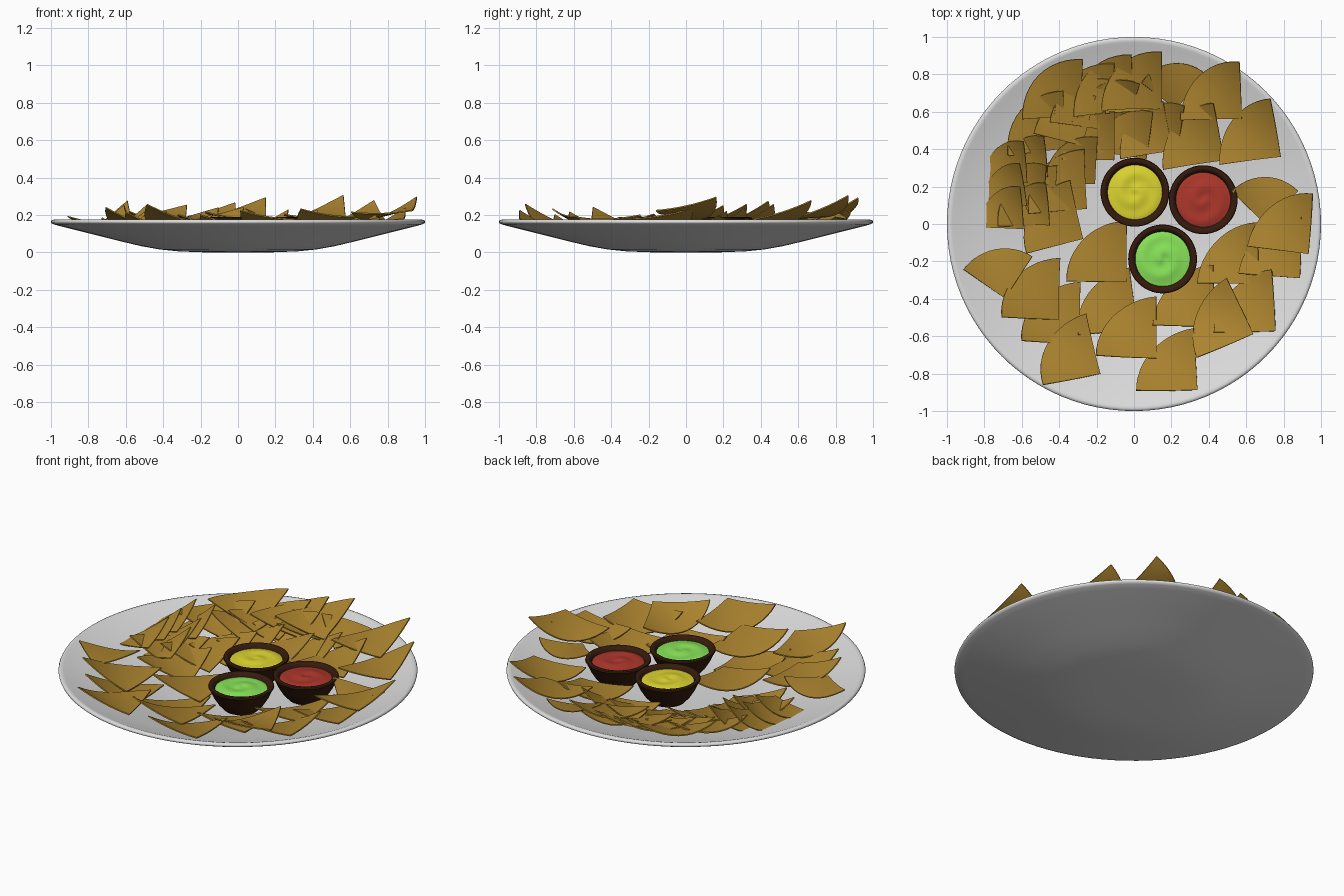
import bpy, bmesh, math, random
from mathutils import Matrix, Vector

if "Cube" in bpy.data.objects:
    bpy.data.objects.remove(bpy.data.objects["Cube"])

random.seed(11)
R = 0.325         # chip radius


def material(name, rgb):
    m = bpy.data.materials.new(name)
    m.diffuse_color = (*rgb, 1)
    m.use_nodes = True
    m.node_tree.nodes["Principled BSDF"].inputs["Base Color"].default_value = m.diffuse_color
    return m


WHITE = material("plate_white", (0.72, 0.72, 0.72))
CHIP = material("corn_chip", (0.41, 0.23, 0.028))
BROWN = material("dark_brown", (0.036, 0.011, 0.004))
YELLOW = material("cheese_yellow", (0.72, 0.66, 0.03))
RED = material("salsa_red", (0.42, 0.038, 0.024))
GREEN = material("avocado_green", (0.25, 0.78, 0.1))


def make_object(name, bm, mat, angle=50):
    bmesh.ops.remove_doubles(bm, verts=bm.verts, dist=1e-5)
    me = bpy.data.meshes.new(name)
    bm.to_mesh(me)
    bm.free()
    me.materials.append(mat)
    ob = bpy.data.objects.new(name, me)
    bpy.context.collection.objects.link(ob)
    bpy.ops.object.select_all(action='DESELECT')
    ob.select_set(True)
    bpy.context.view_layer.objects.active = ob
    bpy.ops.object.shade_smooth_by_angle(angle=math.radians(angle))
    return ob


def lathe(name, profile, mat, loc=(0, 0, 0), segs=64):
    bm = bmesh.new()
    vs = [bm.verts.new((r, 0, z)) for r, z in profile]
    es = [bm.edges.new(p) for p in zip(vs, vs[1:])]
    bmesh.ops.spin(bm, geom=vs + es, cent=(0, 0, 0), axis=(0, 0, 1),
                   angle=math.tau, steps=segs, use_merge=False)
    bmesh.ops.remove_doubles(bm, verts=bm.verts, dist=1e-5)
    bmesh.ops.recalc_face_normals(bm, faces=bm.faces)
    ob = make_object(name, bm, mat)
    ob.location = loc
    return ob


# Plate: shallow dish with a rounded rim
lathe("plate", [(0, 0), (0.2, 0.001), (0.32, 0.006), (0.42, 0.016), (0.52, 0.034),
                (0.65, 0.065), (0.8, 0.103), (0.95, 0.14), (0.985, 0.15), (0.998, 0.157),
                (1.0, 0.164), (0.996, 0.172), (0.985, 0.175), (0.972, 0.172),
                (0.95, 0.163), (0.8, 0.125), (0.65, 0.087), (0.52, 0.055),
                (0.42, 0.036), (0.32, 0.026), (0.2, 0.021), (0, 0.02)], WHITE, segs=96)


# Dip surface with soft swirls
def dip(name, loc, mat, turn):
    bm = bmesh.new()
    n, m = 12, 40
    rings = []
    for i in range(n + 1):
        r = 0.15 * i / n
        ring = []
        for j in range(m):
            a = math.tau * j / m
            x, y = r * math.cos(a), r * math.sin(a)
            fade = 1 - (i / n) ** 4
            z = fade * (0.012 + 0.004 * math.sin(a + turn + r * 60))  # spiral ridge
            if i == 0:
                z = 0.012
            ring.append(bm.verts.new((x, y, z)))
        rings.append(ring)
    for i in range(n):
        for j in range(m):
            k = (j + 1) % m
            if i == 0:
                bm.faces.new((rings[0][j], rings[1][j], rings[1][k]))
            else:
                bm.faces.new((rings[i][j], rings[i + 1][j], rings[i + 1][k], rings[i][k]))
    make_object(name, bm, mat).location = loc


# Three small bowls and their dips
BOWL = [(0, 0.036), (0.08, 0.036), (0.098, 0.044), (0.13, 0.08), (0.155, 0.12),
        (0.177, 0.168), (0.184, 0.178), (0.181, 0.186), (0.17, 0.189),
        (0.158, 0.186), (0.15, 0.175), (0.14, 0.15), (0.1, 0.09), (0, 0.06)]
for flavour, mat, x, y, t in (("cheese", YELLOW, 0.005, 0.17, 0), ("salsa", RED, 0.37, 0.13, 2),
                              ("avocado", GREEN, 0.153, -0.187, 4)):
    lathe(flavour + "_bowl", BOWL, BROWN, (x, y, 0))
    dip(flavour + "_dip", (x, y, 0.164), mat, t)


# One curled quarter-disc chip, apex lower right, shared by every chip
def chip_mesh():
    bm = bmesh.new()
    n, m, c = 8, 12, R * 0.424
    grid = []
    for i in range(n + 1):
        row = []
        for j in range(m + 1):
            r, a = R * i / n, math.pi / 2 + math.pi / 2 * j / m
            x, y = r * math.cos(a) + c, r * math.sin(a) - c
            along, across = (y - x) / math.sqrt(2), (x + y) / math.sqrt(2)
            row.append(bm.verts.new((x, y, 1.1 * across ** 2 - 0.2 * along ** 2)))
        grid.append(row)
    for i in range(n):
        for j in range(m):
            if i == 0:
                bm.faces.new((grid[0][j], grid[1][j], grid[1][j + 1]))
            else:
                bm.faces.new((grid[i][j], grid[i + 1][j], grid[i + 1][j + 1], grid[i][j + 1]))
    bmesh.ops.remove_doubles(bm, verts=bm.verts, dist=1e-5)
    bmesh.ops.recalc_face_normals(bm, faces=bm.faces)
    bmesh.ops.solidify(bm, geom=bm.faces[:], thickness=0.007)
    bmesh.ops.recalc_face_normals(bm, faces=bm.faces)
    ob = make_object("chip_1", bm, CHIP, 40)
    me = ob.data
    bpy.data.objects.remove(ob)
    return me


MESH = chip_mesh()
count = 0


def chip(cx, cy, rot, lift, tilt=0.0, axis=0.0, size=1.0):
    global count
    count += 1
    r = math.hypot(cx, cy)
    z = 0.02 + max(0, r - 0.4) * 0.255 + lift
    lean = math.radians(13) * min(1, max(0.25, (r - 0.2) / 0.4))
    tangent = Vector((-cy, cx, 0)).normalized()
    extra = Vector((math.cos(math.radians(axis)), math.sin(math.radians(axis)), 0))
    ob = bpy.data.objects.new("chip_%d" % count, MESH)
    bpy.context.collection.objects.link(ob)
    ob.matrix_world = (Matrix.Translation((cx, cy, z)) @ Matrix.Rotation(-lean, 4, tangent)
                       @ Matrix.Rotation(math.radians(tilt), 4, extra)
                       @ Matrix.Rotation(math.radians(rot), 4, 'Z') @ Matrix.Scale(size, 4))


# Flat lying chips: apex x, apex y, turn, lift above plate
FLAT = [(0.575, 0.56, 0, .065), (0.785, 0.36, 7, .05), (0.48, 0.34, 8, .06),
        (0.935, -0.16, -7, .075), (0.89, -0.29, -4, .035), (0.67, -0.32, 0, .05),
        (0.76, -0.575, 2, .03), (0.64, -0.59, 25, .06), (0.43, -0.55, 0, .03),
        (0.34, -0.89, 3, .025), (0.12, -0.72, 0, .045), (-0.18, -0.8, 14, .03),
        (-0.29, -0.64, 0, .02), (-0.4, -0.51, 0, .045), (-0.04, -0.31, 0, .06),
        (0.02, -0.56, 8, .02), (-0.27, -0.08, 14, .04),
        (-0.25, 0.08, 4, .05), (-0.42, -0.01, 0, .03), (-0.28, 0.57, 0, .045),
        (-0.36, 0.4, 5, .04), (0.15, 0.615, 0, .08), (0.0, 0.6, 3, .06),
        (-0.11, 0.55, 0, .045)]
for ax, ay, rot, lift in FLAT:
    c = Matrix.Rotation(math.radians(rot), 3, 'Z') @ Vector((-R * .424, R * .424, 0))
    chip(ax + c.x, ay + c.y, rot, lift)

# Rounded looking chips that are tipped up at the rim
chip(-0.72, -0.24, -35, 0.04, -15, 90, 0.82)
chip(0.7, 0.15, -45, 0.045, 12, 90, 0.78)
chip(0.21, 0.76, -40, 0.04, 12, 90, 0.78)

# Steep chips at the left: centre x, y, turn
for x, y, rot in ((-0.67, 0.33, 0), (-0.68, 0.2, 5), (-0.69, 0.08, 0),
                  (-0.56, 0.36, 0), (-0.57, 0.22, -10), (-0.55, 0.1, 0)):
    chip(x, y, rot, 0.05, -34, 110, 0.75)

# Jumbled chips heaped at the back
for x, y in ((-0.32, 0.33), (-0.22, 0.46), (-0.03, 0.48), (0.07, 0.49), (0.14, 0.53),
             (-0.12, 0.66), (0.0, 0.72), (-0.36, 0.56), (-0.28, 0.64)):
    chip(x, y, random.uniform(-15, 15), 0.05, random.uniform(4, 14), random.uniform(180, 360), 0.85)
